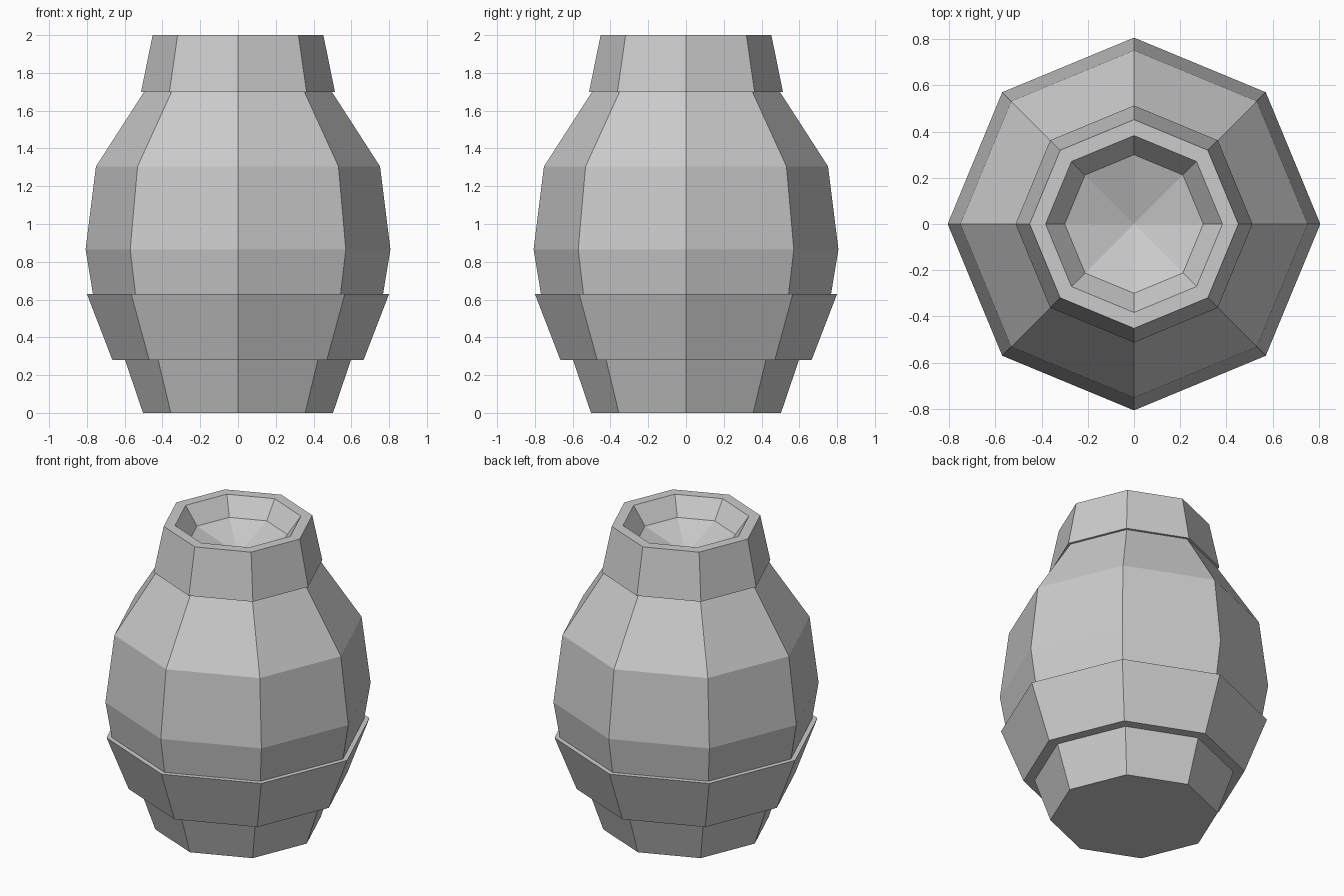
import bpy, bmesh
from math import cos, sin, pi

if "Cube" in bpy.data.objects:
    bpy.data.objects.remove(bpy.data.objects["Cube"])

SIDES = 8

# Half-profile (radius, height): foot, raised band, belly, neck collar, rim, dished mouth
profile = [
    (0.503, 0.00), (0.598, 0.28),                                # foot
    (0.665, 0.28), (0.80, 0.63),                                 # raised band
    (0.768, 0.63), (0.807, 0.865), (0.752, 1.305), (0.497, 1.70),  # belly
    (0.513, 1.70), (0.452, 2.00),                                # neck collar
    (0.383, 2.00), (0.30, 1.885),                                # rim and inner wall
]
mouth_bottom = 1.78


def lathe(name, points, tip_z):
    bm = bmesh.new()
    rings = [[bm.verts.new((r * cos(2 * pi * i / SIDES), r * sin(2 * pi * i / SIDES), z))
              for i in range(SIDES)] for r, z in points]
    for low, high in zip(rings, rings[1:]):
        for i in range(SIDES):
            j = (i + 1) % SIDES
            bm.faces.new((low[i], low[j], high[j], high[i]))
    # flat base
    bm.faces.new(rings[0][::-1])
    # shallow cone closing the mouth
    tip = bm.verts.new((0, 0, tip_z))
    for i in range(SIDES):
        bm.faces.new((rings[-1][i], rings[-1][(i + 1) % SIDES], tip))
    bmesh.ops.recalc_face_normals(bm, faces=bm.faces)
    mesh = bpy.data.meshes.new(name)
    bm.to_mesh(mesh)
    bm.free()
    obj = bpy.data.objects.new(name, mesh)
    bpy.context.collection.objects.link(obj)
    return obj


lathe("vase", profile, mouth_bottom)
